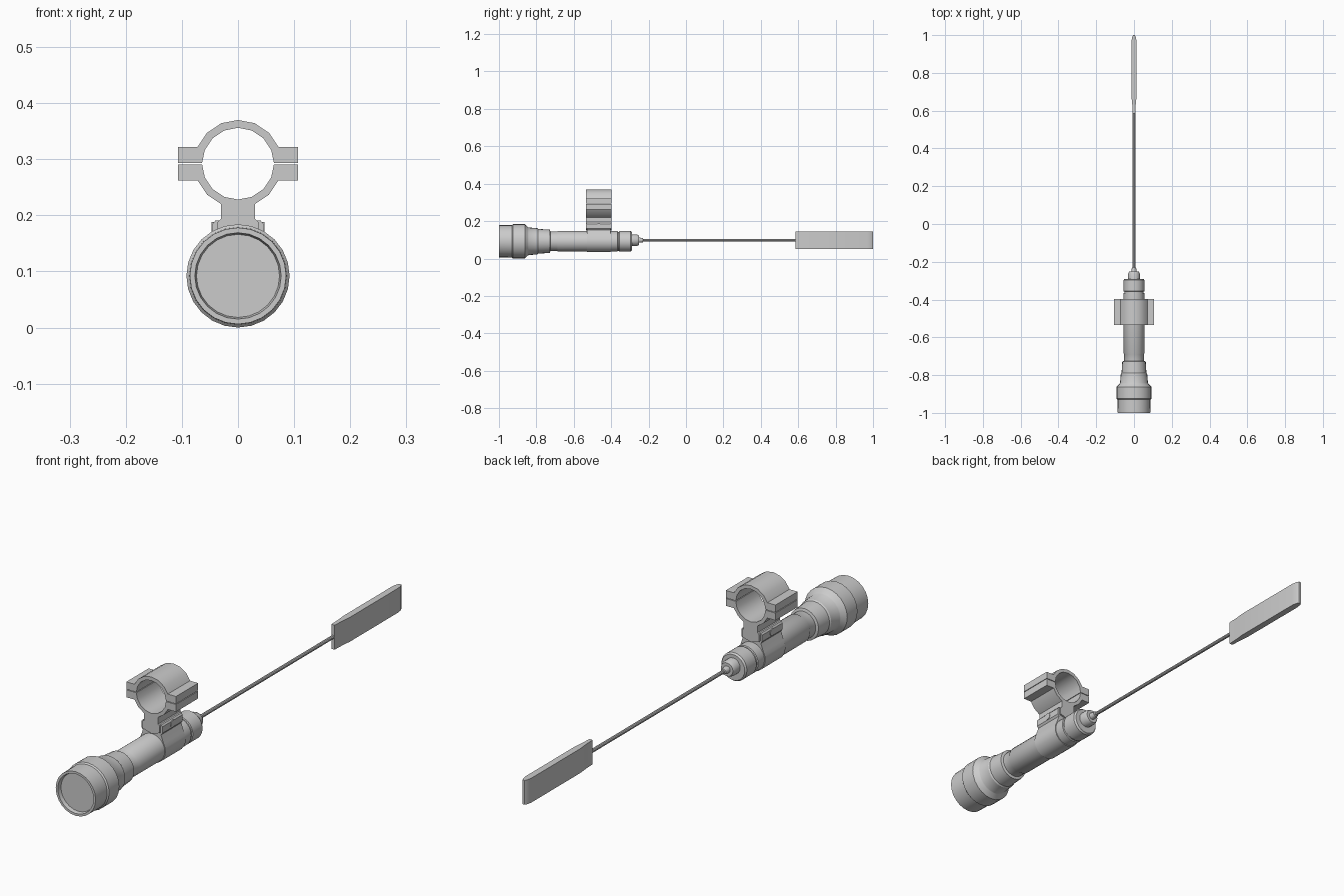
import bpy, bmesh
from math import sin, cos, pi, radians
from mathutils import Vector

if "Cube" in bpy.data.objects:
    bpy.data.objects.remove(bpy.data.objects["Cube"])

AXIS_Z = 0.092      # torch axis height
RING_Z = 0.292      # scope ring centre height


def finish(name, bm, smooth=None):
    bmesh.ops.recalc_face_normals(bm, faces=bm.faces)
    mesh = bpy.data.meshes.new(name)
    bm.to_mesh(mesh)
    bm.free()
    ob = bpy.data.objects.new(name, mesh)
    bpy.context.collection.objects.link(ob)
    if smooth:
        bpy.ops.object.select_all(action='DESELECT')
        bpy.context.view_layer.objects.active = ob
        ob.select_set(True)
        bpy.ops.object.shade_smooth_by_angle(angle=radians(smooth))
    return ob


def lathe(name, profile, sides=24, z=AXIS_Z):
    """Revolve (y, radius) points about the torch axis, capping both ends."""
    bm = bmesh.new()
    rings = [[bm.verts.new((r * sin(2 * pi * i / sides), y, z + r * cos(2 * pi * i / sides)))
              for i in range(sides)] for y, r in profile]
    for a, b in zip(rings, rings[1:]):
        for i in range(sides):
            j = (i + 1) % sides
            bm.faces.new((a[i], a[j], b[j], b[i]))
    bm.faces.new(rings[0])
    bm.faces.new(rings[-1])
    return finish(name, bm, 32)


def prism(name, points, depth, smooth=None):
    """Extrude a closed 3D outline along depth."""
    bm = bmesh.new()
    face = bm.faces.new([bm.verts.new(p) for p in points])
    out = bmesh.ops.extrude_face_region(bm, geom=[face], use_keep_orig=True)
    verts = [v for v in out['geom'] if isinstance(v, bmesh.types.BMVert)]
    bmesh.ops.translate(bm, verts=verts, vec=Vector(depth))
    return finish(name, bm, smooth)


def symmetric(half):
    """Mirror a right-hand chain of (x, z) points to a closed outline."""
    return half + [(-x, z) for x, z in reversed(half) if x > 1e-6]


def arc(r, a0, a1, n, z):
    angles = [radians(a0 + (a1 - a0) * i / n) for i in range(n + 1)]
    return [(r * cos(a), z + r * sin(a)) for a in angles]


# Torch head with recessed lens
lathe("torch_head", [(-0.985, 0.074), (-1.0, 0.077), (-1.0, 0.086), (-0.93, 0.087),
                     (-0.925, 0.092), (-0.862, 0.092), (-0.845, 0.076), (-0.842, 0.074),
                     (-0.795, 0.070), (-0.79, 0.066), (-0.728, 0.062), (-0.724, 0.05)])
# Battery tube and tail cap
lathe("torch_body", [(-0.74, 0.052), (-0.69, 0.052), (-0.685, 0.055), (-0.366, 0.055),
                     (-0.364, 0.051), (-0.358, 0.051), (-0.356, 0.055), (-0.297, 0.055),
                     (-0.29, 0.05), (-0.29, 0.03)])
lathe("tail_switch", [(-0.30, 0.031), (-0.262, 0.031), (-0.252, 0.026), (-0.252, 0.014),
                      (-0.23, 0.011), (-0.228, 0.006)], 16, 0.098)
lathe("cable", [(-0.24, 0.007), (0.61, 0.007)], 10, 0.098)

# Pressure pad: slim outline seen from above, extruded upwards
pad = [(0.007, 0.585), (0.009, 0.63), (0.013, 0.67), (0.013, 0.97), (0.009, 0.992), (0.004, 1.0)]
prism("pressure_pad", [(x, y, 0.05) for x, y in symmetric(pad)], (0, 0, 0.095), 30)

# Scope ring: upper and lower halves, each with side flanges
Y0, DEPTH = -0.535, (0, 0.137, 0)
gap = 0.0013
flange = [(0.107, RING_Z + gap), (0.107, 0.322), (0.072, 0.322)]
inner = arc(0.064, 90, 0, 4, RING_Z)
inner[-1] = (0.064, RING_Z + gap)
outer = flange + arc(0.078, 45, 90, 2, RING_Z)
upper = symmetric(inner + outer[:-1])
# symmetric() closes on the inner crown, so trace the outline explicitly
right = inner + outer
upper = right + [(-x, z) for x, z in reversed(right[1:-1])]
prism("ring_upper_half", [(x, Y0, z) for x, z in upper], DEPTH, 25)

down = [(x, 2 * RING_Z - z) for x, z in inner + flange + arc(0.078, 45, 67.5, 1, RING_Z)]
down += [(0.03, 0.216), (0.03, 0.194), (0.037, 0.187), (0.037, 0.16), (0, 0.15)]
lower = down + [(-x, z) for x, z in reversed(down[1:-1])]
prism("ring_lower_half", [(x, Y0, z) for x, z in lower], DEPTH, 25)

# Clamp around the battery tube with a block on top
clamp = arc(0.058, -90, 30, 8, AXIS_Z) + [(0.039, 0.152), (0.045, 0.16), (0.045, 0.185), (0.04, 0.191)]
prism("tube_clamp", [(x, -0.53, z) for x, z in symmetric(clamp)], (0, 0.125, 0), 25)

# Clamp screws on both sides
for side, label in ((1, "right"), (-1, "left")):
    pts = [(side * 0.03, -0.467 + 0.014 * cos(i * pi / 6), 0.174 + 0.014 * sin(i * pi / 6))
           for i in range(12)]
    prism("clamp_screw_" + label, pts, (side * 0.017, 0, 0), 35)
